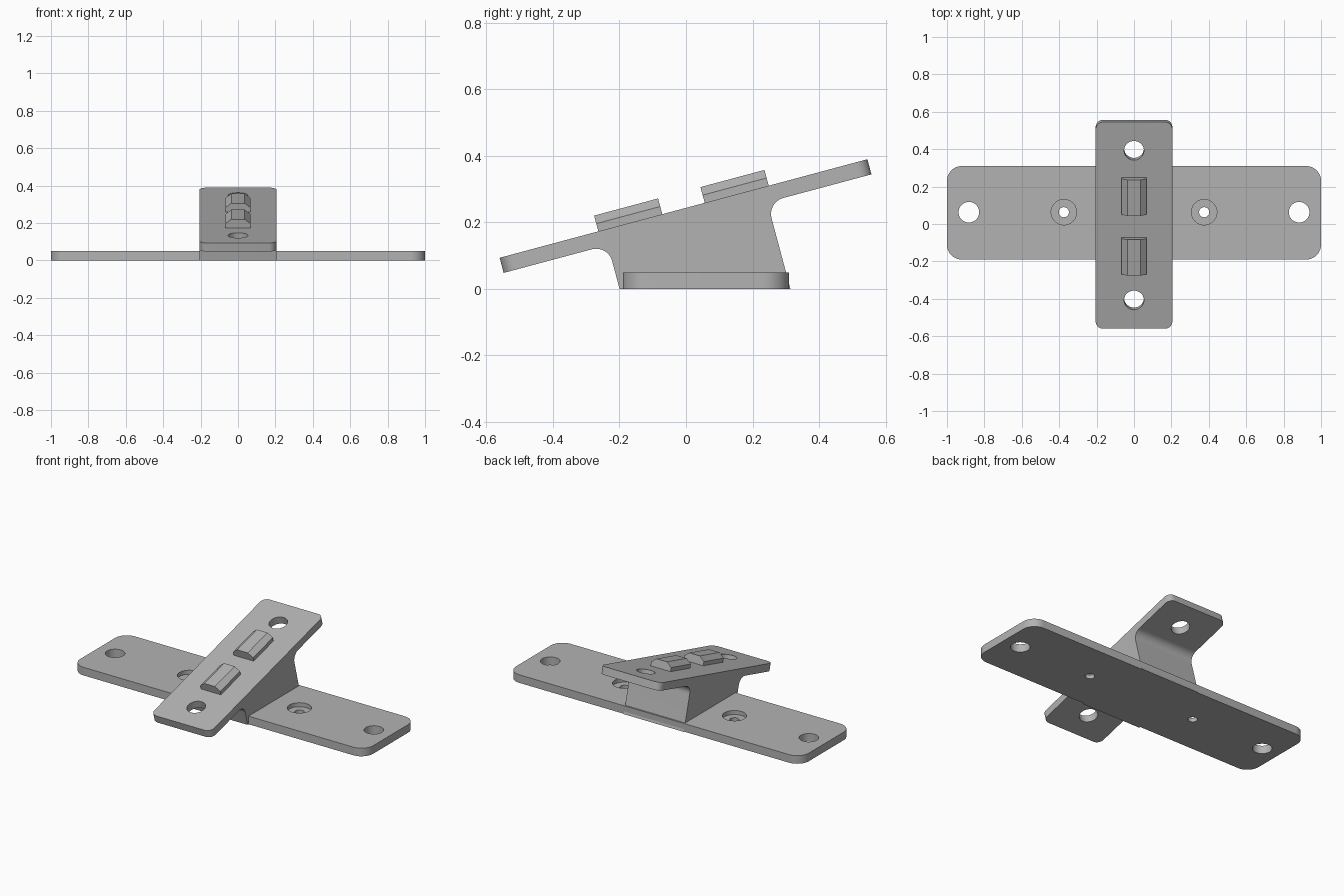
import bpy, bmesh, math
from mathutils import Matrix, Vector

if "Cube" in bpy.data.objects:
    bpy.data.objects.remove(bpy.data.objects["Cube"])

grey = bpy.data.materials.new("plain grey")
grey.use_nodes = True
grey.diffuse_color = (0.45, 0.45, 0.45, 1)
grey.node_tree.nodes["Principled BSDF"].inputs["Base Color"].default_value = grey.diffuse_color

ANGLE = math.radians(15)
TILT = Matrix.Translation((0, -0.0075, 0.2415)) @ Matrix.Rotation(ANGLE, 4, 'X')
HALF_W, THICK = 0.205, 0.047


def prism(name, points, offset, matrix=Matrix()):
    """Extrude a closed outline of 3D points by an offset."""
    bm = bmesh.new()
    face = bm.faces.new([bm.verts.new(p) for p in points])
    new = bmesh.ops.extrude_face_region(bm, geom=[face])["geom"]
    bmesh.ops.translate(bm, vec=Vector(offset),
                        verts=[v for v in new if isinstance(v, bmesh.types.BMVert)])
    bmesh.ops.recalc_face_normals(bm, faces=bm.faces)
    mesh = bpy.data.meshes.new(name)
    bm.to_mesh(mesh)
    bm.free()
    obj = bpy.data.objects.new(name, mesh)
    bpy.context.collection.objects.link(obj)
    mesh.materials.append(grey)
    obj.matrix_world = matrix
    return obj


def arc(cx, cy, r, start, end, steps):
    angles = [math.radians(start + (end - start) * i / steps) for i in range(steps + 1)]
    return [(cx + r * math.cos(a), cy + r * math.sin(a)) for a in angles]


def rounded_plate(name, hx, y0, y1, z0, z1, r, matrix=Matrix()):
    corners = [(hx - r, y1 - r), (r - hx, y1 - r), (r - hx, y0 + r), (hx - r, y0 + r)]
    pts = [(x, y, z0) for i, c in enumerate(corners)
           for x, y in arc(*c, r, 90 * i, 90 * i + 90, 10)]
    return prism(name, pts, (0, 0, z1 - z0), matrix)


def drill(obj, x, y, r, z0, z1, matrix=Matrix()):
    """Cut a round hole from z0 to z1."""
    ring = [(px, py, z0) for px, py in arc(x, y, r, 0, 360, 48)[:-1]]
    cutter = prism("hole_cutter", ring, (0, 0, z1 - z0), matrix)
    cutter.hide_render = True
    mod = obj.modifiers.new("hole", 'BOOLEAN')
    mod.operation, mod.solver, mod.object = 'DIFFERENCE', 'EXACT', cutter
    bpy.context.view_layer.objects.active = obj
    bpy.ops.object.modifier_apply(modifier=mod.name)
    bpy.data.objects.remove(cutter)


# Flat base plate with mounting holes and counterbored screw holes
base = rounded_plate("base_plate", 1, -0.19, 0.31, 0, 0.05, 0.08)
for side in (-1, 1):
    drill(base, side * 0.883, 0.063, 0.055, -0.1, 0.1)
    drill(base, side * 0.375, 0.063, 0.068, 0.025, 0.1)
    drill(base, side * 0.375, 0.063, 0.027, -0.1, 0.1)

# Tilted top plate with a hole near each end
top = rounded_plate("tilted_plate", HALF_W, -0.572, 0.572, -THICK, 0, 0.04, TILT)
for side in (-1, 1):
    drill(top, 0, side * 0.414, 0.053, -0.15, 0.1, TILT)

# Pedestal, square to the tilted plate, filleted below it and cut level at the floor
WALL, FILLET = 0.248, 0.05


def floor_point(u):
    return (u, -(0.2415 + u * math.sin(ANGLE)) / math.cos(ANGLE))


outline = [floor_point(-WALL), floor_point(WALL)]
outline += arc(WALL + FILLET, -THICK - FILLET, FILLET, 180, 90, 12)
outline += arc(-WALL - FILLET, -THICK - FILLET, FILLET, 90, 0, 12)
pedestal = prism("pedestal", [(-HALF_W, u, n) for u, n in outline], (2 * HALF_W, 0, 0), TILT)

# Two chamfered locating blocks on the tilted plate
half_section = [(0.068, -0.005), (0.068, 0.024), (0.036, 0.049)]
section = half_section + [(-x, z) for x, z in reversed(half_section)]
blocks = [prism(name, [(x, start, z) for x, z in section], (0, 0.199, 0), TILT)
          for name, start in (("front_block", -0.265), ("back_block", 0.066))]

# Smooth the rounded walls, keep edges crisp
bpy.ops.object.select_all(action='DESELECT')
for obj in [base, top, pedestal] + blocks:
    obj.select_set(True)
bpy.context.view_layer.objects.active = base
bpy.ops.object.shade_smooth_by_angle(angle=math.radians(30))
